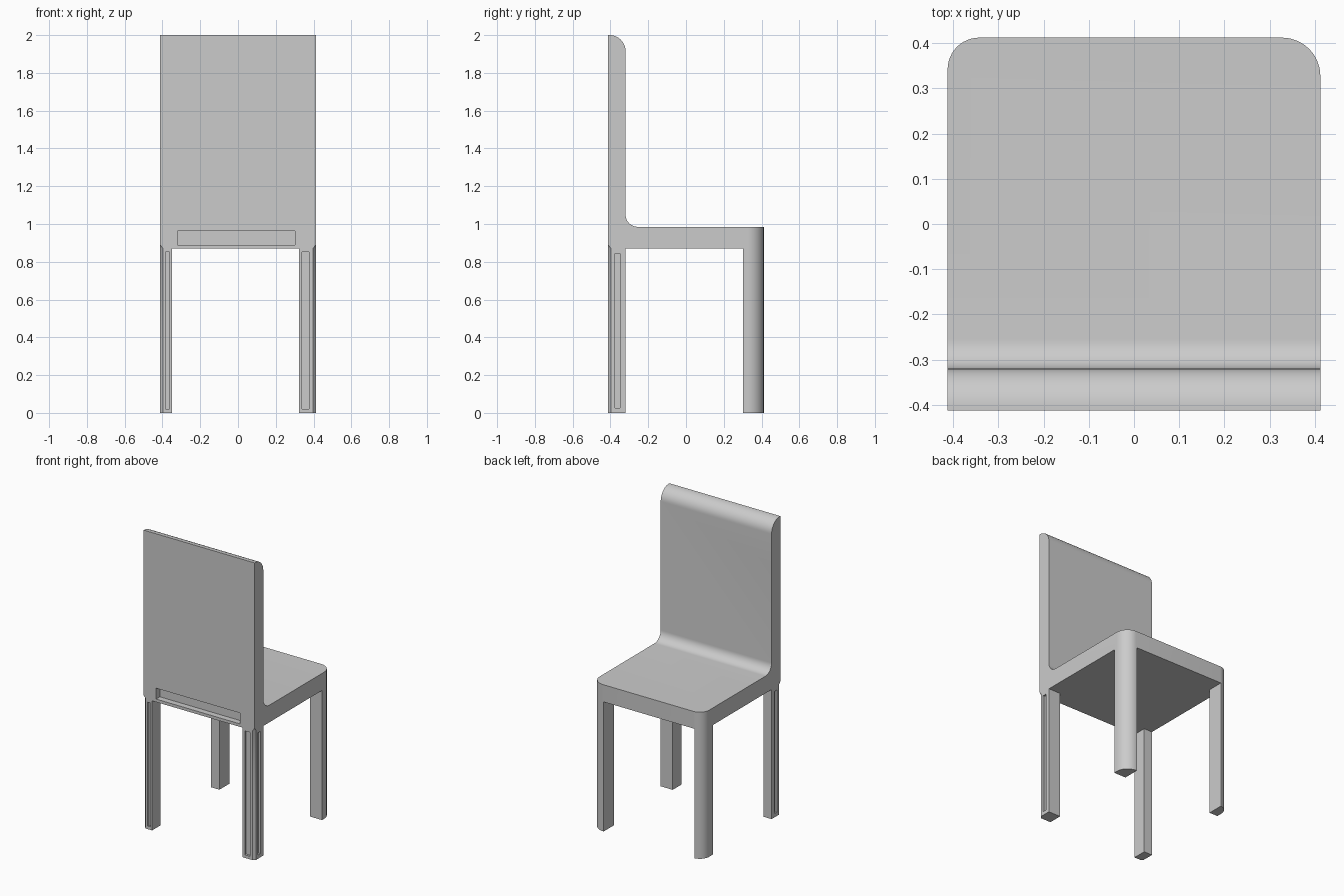
import bpy, bmesh
from math import cos, sin, radians
from mathutils import Vector

if "Cube" in bpy.data.objects:
    bpy.data.objects.remove(bpy.data.objects["Cube"])

H = 0.412            # half width and half depth
BACK_Y = -0.32       # inner face of the backrest
SEAT_TOP, SEAT_BOTTOM = 0.985, 0.87


def arc(cx, cy, r, a0, a1, n=12):
    """Points on an arc, angles in degrees."""
    angles = [radians(a0 + (a1 - a0) * i / n) for i in range(n + 1)]
    return [(cx + r * cos(a), cy + r * sin(a)) for a in angles]


def finish(name, bm):
    bmesh.ops.recalc_face_normals(bm, faces=bm.faces)
    mesh = bpy.data.meshes.new(name)
    bm.to_mesh(mesh)
    bm.free()
    obj = bpy.data.objects.new(name, mesh)
    bpy.context.collection.objects.link(obj)
    return obj


def prism(name, points, depth):
    """Extrude a closed outline of 3D points along the depth vector."""
    bm = bmesh.new()
    face = bm.faces.new([bm.verts.new(p) for p in points])
    ext = bmesh.ops.extrude_face_region(bm, geom=[face])["geom"]
    verts = [g for g in ext if isinstance(g, bmesh.types.BMVert)]
    bmesh.ops.translate(bm, verts=verts, vec=Vector(depth))
    return finish(name, bm)


def box(name, x0, x1, y0, y1, z0, z1):
    outline = [(x0, y0, z0), (x1, y0, z0), (x1, y1, z0), (x0, y1, z0)]
    return prism(name, outline, (0, 0, z1 - z0))


def carve(target, cutter, operation="DIFFERENCE"):
    """Apply a boolean and discard the cutter."""
    cutter.hide_render = True
    mod = target.modifiers.new("carve", "BOOLEAN")
    mod.object, mod.operation, mod.solver = cutter, operation, "EXACT"
    bpy.context.view_layer.objects.active = target
    bpy.ops.object.modifier_apply(modifier=mod.name)
    bpy.data.objects.remove(cutter)


# One-piece chair: side profile of backrest and seat, carried down to the floor
profile = [(-H, 0), (H, 0), (H, SEAT_TOP)]
profile += arc(BACK_Y + 0.065, SEAT_TOP + 0.065, 0.065, 270, 180)
profile += arc(BACK_Y - 0.085, 1.915, 0.085, 0, 90)
profile += [(-H, 2.0)]
chair = prism("chair_frame", [(-H, y, z) for y, z in profile], (2 * H, 0, 0))

# Rounded front corners shared by the seat and the front legs
footprint = [(-0.6, -0.6), (0.6, -0.6), (0.6, -0.5), (H, -0.5)]
footprint += arc(H - 0.085, H - 0.085, 0.085, 0, 90)
footprint += arc(-H + 0.07, H - 0.07, 0.07, 90, 180)
footprint += [(-H, -0.5), (-0.6, -0.5)]
carve(chair, prism("corner_trim", [(x, y, -0.1) for x, y in footprint], (0, 0, 2.3)),
      "INTERSECT")

# Open space under the seat, leaving four legs
carve(chair, box("gap_between_sides", -0.35, 0.323, -0.6, 0.6, -0.2, SEAT_BOTTOM))
carve(chair, box("gap_front_to_back", -0.6, 0.6, BACK_Y, 0.303, -0.2, SEAT_BOTTOM))

# Chamfered outer corners on the rear legs, ending in a slanted stop
d, o = 0.015, 0.015
for s in (-1, 1):
    bm = bmesh.new()
    for x, y, top in ((H + o, H - d - o, SEAT_BOTTOM), (H - d - o, H + o, SEAT_BOTTOM),
                      (H + o, H + o, SEAT_BOTTOM + 0.06)):
        for z in (-0.1, top):
            bm.verts.new((s * x, -y, z))
    bmesh.ops.convex_hull(bm, input=bm.verts)
    carve(chair, finish("chamfer_cutter", bm))

# Long slot low on the rear of the backrest
carve(chair, box("rear_slot", -0.32, 0.303, -0.6, -H + 0.04, 0.89, 0.963))

# Recessed panels on the rear faces of the rear legs
for x0, x1 in ((-0.384, -0.362), (0.339, 0.376)):
    carve(chair, box("rear_panel", x0, x1, -0.6, -H + 0.015, 0.02, 0.853))

# Recessed panels on the outer faces of the rear legs
for x0, x1 in ((-0.6, -H + 0.015), (H - 0.015, 0.6)):
    carve(chair, box("side_panel", x0, x1, -0.375, -0.35, 0.025, 0.845))

# Smooth curves, sharp corners
bpy.ops.object.select_all(action="DESELECT")
chair.select_set(True)
bpy.context.view_layer.objects.active = chair
bpy.ops.object.shade_smooth_by_angle(angle=radians(30))
